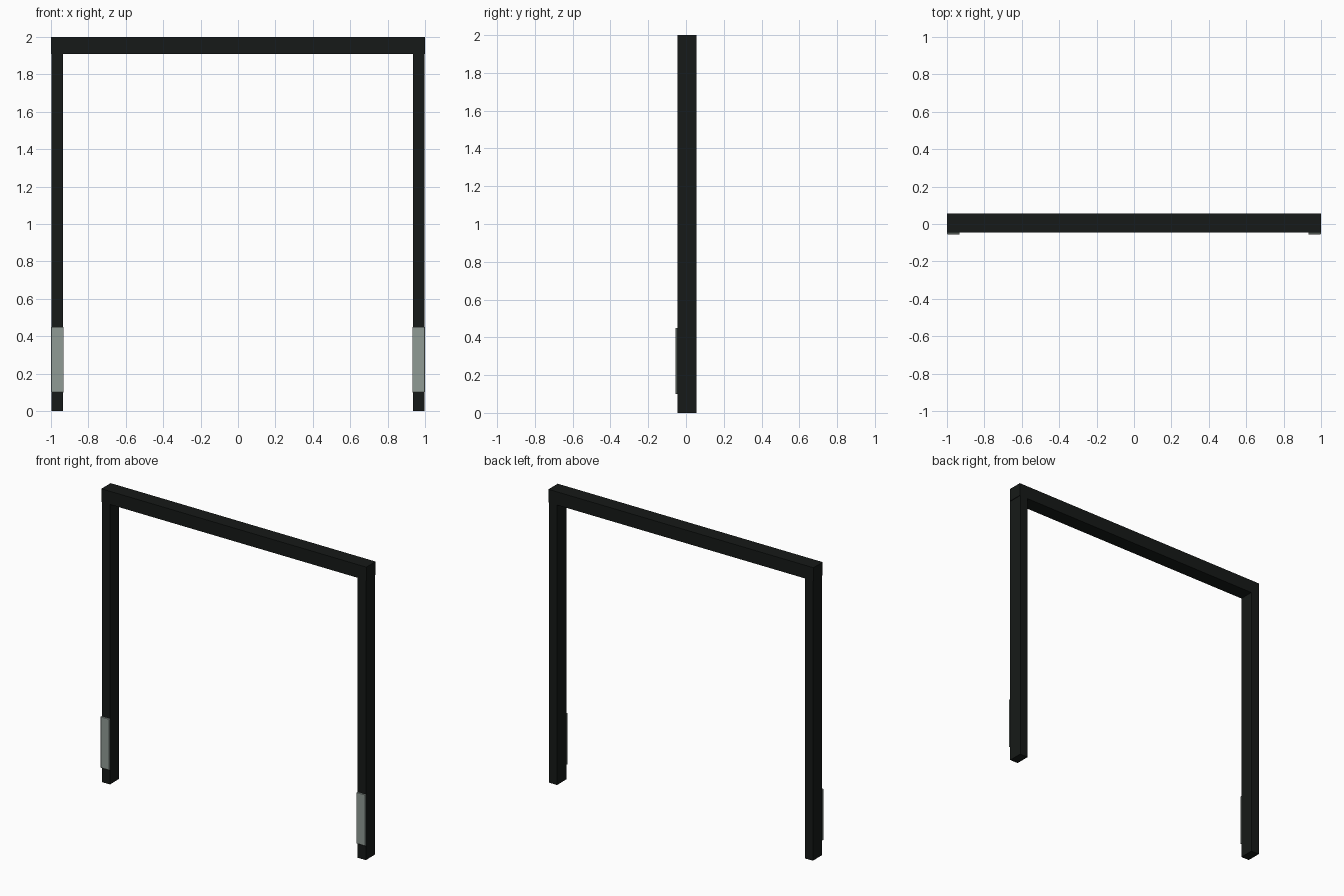
import bpy

if "Cube" in bpy.data.objects:
    bpy.data.objects.remove(bpy.data.objects["Cube"])


def material(name, color):
    m = bpy.data.materials.new(name)
    m.diffuse_color = (*color, 1.0)
    m.use_nodes = True
    m.node_tree.nodes["Principled BSDF"].inputs["Base Color"].default_value = m.diffuse_color
    return m


def box(name, lo, hi, mat):
    """Axis-aligned box between two corners."""
    bpy.ops.mesh.primitive_cube_add(size=1, location=[(a + b) / 2 for a, b in zip(lo, hi)])
    ob = bpy.context.object
    ob.name = name
    ob.scale = [b - a for a, b in zip(lo, hi)]
    bpy.ops.object.transform_apply(location=False, rotation=False, scale=True)
    ob.data.materials.append(mat)
    return ob


dark = material("dark_frame", (0.008, 0.010, 0.009))
grey = material("grey_plate", (0.28, 0.33, 0.30))

FRONT, BACK = -0.045, 0.055

# Top beam across the opening
box("top_beam", (-1, FRONT, 1.91), (1, BACK, 2), dark)

# Side posts with a thin plate low on the front of each
for side, s in (("left", -1), ("right", 1)):
    x0, x1 = sorted((s * 0.935, s * 0.996))
    box(f"{side}_post", (x0, FRONT, 0), (x1, BACK, 1.91), dark)
    x0, x1 = sorted((s * 0.932, s * 0.999))
    plate = box(f"{side}_plate", (x0, -0.055, 0.10), (x1, FRONT, 0.45), grey)
    bevel = plate.modifiers.new("edge", 'BEVEL')
    bevel.width = 0.002
    bevel.segments = 1
